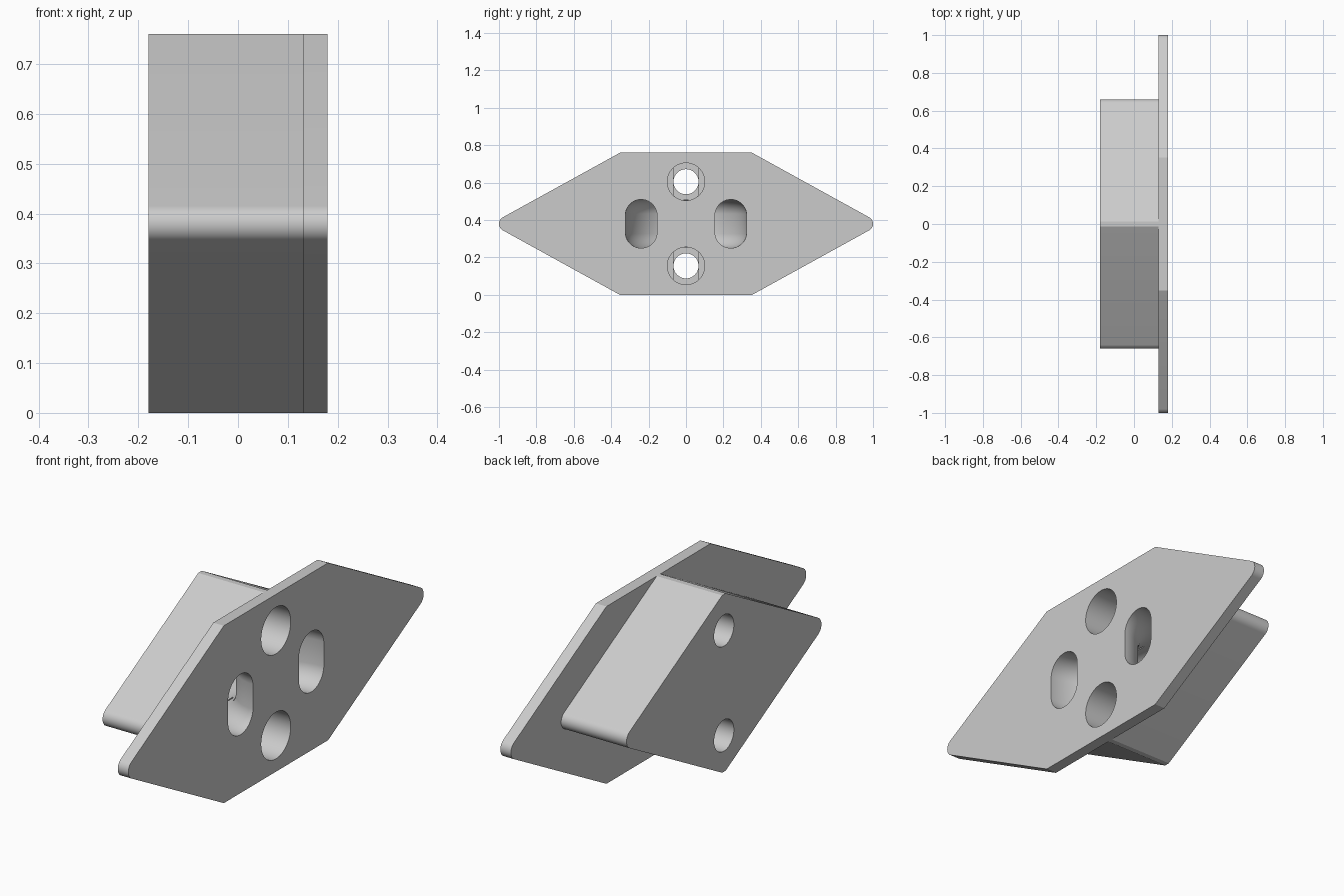
import bpy, bmesh
from math import sin, cos, pi, atan2

default = bpy.data.objects.get("Cube")
if default:
    bpy.data.objects.remove(default, do_unlink=True)

HEIGHT = 0.76
MID = HEIGHT / 2
FACE_X = 0.18          # outer face of the plate
JOINT_X = 0.13         # where the plate meets the block

grey = bpy.data.materials.new("light grey")
grey.use_nodes = True
colour = (0.6, 0.6, 0.6, 1)
grey.diffuse_color = colour
grey.node_tree.nodes["Principled BSDF"].inputs["Base Color"].default_value = colour


def finish(name, bm):
    bmesh.ops.recalc_face_normals(bm, faces=bm.faces)
    mesh = bpy.data.meshes.new(name)
    bm.to_mesh(mesh)
    bm.free()
    mesh.materials.append(grey)
    obj = bpy.data.objects.new(name, mesh)
    bpy.context.collection.objects.link(obj)
    return obj


def prism(name, outline, x0, x1):
    """Extrude a (y, z) outline along x."""
    bm = bmesh.new()
    face = bm.faces.new([bm.verts.new((x0, y, z)) for y, z in outline])
    new = bmesh.ops.extrude_face_region(bm, geom=[face])["geom"]
    verts = [v for v in new if isinstance(v, bmesh.types.BMVert)]
    bmesh.ops.translate(bm, verts=verts, vec=(x1 - x0, 0, 0))
    return finish(name, bm)


def circle(r, cz, limit=1.0, n=64):
    """Circle outline, with its sides cut flat at y = +-limit."""
    pts = []
    for i in range(n):
        a = 2 * pi * (i + 0.5) / n
        pts.append((max(-limit, min(limit, r * cos(a))), cz + r * sin(a)))
    return pts


def pointed_outline(flat, tip, r=0.04, n=12):
    """Long outline with flat top and bottom and rounded pointed ends."""
    centre = tip - r
    # direction of the tangent point seen from the tip circle's centre
    dy, dz = flat - centre, MID
    a = atan2(dz, dy) - math_acos(r / (dy * dy + dz * dz) ** 0.5)
    right = [(centre + r * cos(t), r * sin(t))
             for t in [-a + 2 * a * i / n for i in range(n + 1)]]
    right = [(flat, -MID)] + right + [(flat, MID)]
    left = [(-y, -z) for y, z in right]
    return [(y, z + MID) for y, z in right + left]


def math_acos(c):
    return atan2((1 - c * c) ** 0.5, c)


def boolean(target, tool, operation):
    mod = target.modifiers.new(tool.name, 'BOOLEAN')
    mod.operation = operation
    mod.solver = 'EXACT'
    mod.object = tool
    deps = bpy.context.evaluated_depsgraph_get()
    mesh = bpy.data.meshes.new_from_object(target.evaluated_get(deps))
    target.modifiers.clear()
    target.data = mesh
    bpy.data.objects.remove(tool, do_unlink=True)


# Mounting plate joined to the diamond block behind it
body = prism("mounting_plate", pointed_outline(0.353, 1.0), JOINT_X, FACE_X)
block = prism("diamond_block", pointed_outline(0.012, 0.66), -FACE_X, JOINT_X + 0.02)
boolean(body, block, 'UNION')

# Counterbored screw holes with a narrow step below the head recess
for z in (0.155, HEIGHT - 0.155):
    boolean(body, prism("head_recess", circle(0.1, z), -0.03, 0.3), 'DIFFERENCE')
    boolean(body, prism("recess_step", circle(0.1, z, 0.067), -0.04, 0.1), 'DIFFERENCE')
    boolean(body, prism("screw_hole", circle(0.067, z), -0.3, 0.1), 'DIFFERENCE')

# Curved strap tunnel: a slot-shaped section swept round a vertical axis
SWEEP, HALF_W, STRAIGHT, STEPS = 0.24, 0.085, 0.045, 64
section = []
for i in range(32):
    a = 2 * pi * (i + 0.5) / 32
    section.append((SWEEP + HALF_W * cos(a),
                    MID + HALF_W * sin(a) + (STRAIGHT if sin(a) > 0 else -STRAIGHT)))
bm = bmesh.new()
rings = [[bm.verts.new((FACE_X + r * cos(t), r * sin(t), z)) for r, z in section]
         for t in [2 * pi * (k + 0.5) / STEPS for k in range(STEPS)]]
for k in range(STEPS):
    here, there = rings[k], rings[(k + 1) % STEPS]
    for i in range(len(section)):
        j = (i + 1) % len(section)
        bm.faces.new((here[i], here[j], there[j], there[i]))
boolean(body, finish("strap_tunnel", bm), 'DIFFERENCE')

# Smooth the round walls, keep the edges sharp
body.name = "strap_mount"
bpy.ops.object.select_all(action='DESELECT')
body.select_set(True)
bpy.context.view_layer.objects.active = body
bpy.ops.object.shade_smooth_by_angle(angle=pi / 7)
